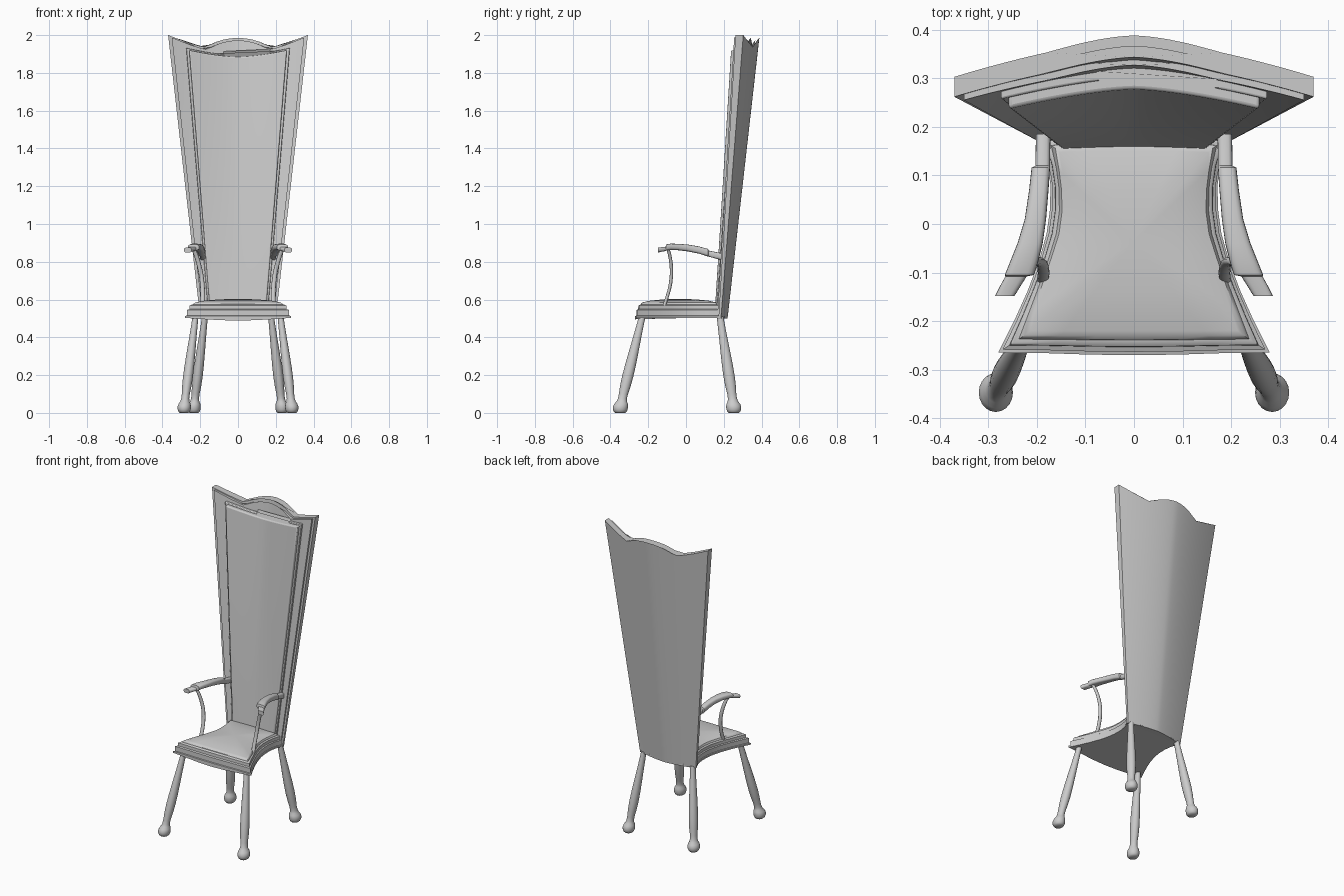
import bpy, bmesh, math

if "Cube" in bpy.data.objects:
    bpy.data.objects.remove(bpy.data.objects["Cube"])


def finish(name, bm, mirror=False, bevel=0, angle=35):
    bmesh.ops.recalc_face_normals(bm, faces=bm.faces)
    me = bpy.data.meshes.new(name)
    bm.to_mesh(me)
    bm.free()
    ob = bpy.data.objects.new(name, me)
    bpy.context.collection.objects.link(ob)
    if mirror:
        ob.modifiers.new("mirror", 'MIRROR').use_mirror_merge = False
    if bevel:
        b = ob.modifiers.new("bevel", 'BEVEL')
        b.width, b.segments, b.limit_method = bevel, 3, 'ANGLE'
        b.angle_limit = math.radians(50)
    bpy.ops.object.select_all(action='DESELECT')
    ob.select_set(True)
    bpy.context.view_layer.objects.active = ob
    bpy.ops.object.shade_smooth_by_angle(angle=math.radians(angle))
    return ob


def loft(name, rings, **kw):
    """Skin a list of closed rings and cap both ends."""
    bm = bmesh.new()
    vs = [[bm.verts.new(p) for p in r] for r in rings]
    n = len(vs[0])
    for a, b in zip(vs, vs[1:]):
        for i in range(n):
            j = (i + 1) % n
            bm.faces.new((a[i], a[j], b[j], b[i]))
    bm.faces.new(vs[0])
    bm.faces.new(vs[-1])
    return finish(name, bm, **kw)


def lerp(a, b, t):
    return a + (b - a) * t


def interp(pts, x):
    for (x0, y0), (x1, y1) in zip(pts, pts[1:]):
        if x <= x1:
            return lerp(y0, y1, (x - x0) / (x1 - x0))
    return pts[-1][1]


def slab(name, z0, top, w, front, back, bevel=0, nu=40, nv=8):
    """Curved flaring panel. w=(bottom, top) half width;
    front/back = (centre y bottom, edge y bottom, centre y top, edge y top)."""
    rings = []
    for k in range(nv + 1):
        ring = []
        for prof, order in ((front, range(nu + 1)), (back, range(nu, -1, -1))):
            for i in order:
                u = 2 * i / nu - 1
                z = lerp(z0, top(abs(u)), k / nv)
                t = (z - 0.5) / 1.5
                c, e = lerp(prof[0], prof[2], t), lerp(prof[1], prof[3], t)
                ring.append((u * lerp(w[0], w[1], t), lerp(c, e, abs(u) ** 1.5), z))
        rings.append(ring)
    return loft(name, rings, bevel=bevel)


# Tall flared back with a crest and pointed corners
crest = [(0, 1.985), (.1, 1.983), (.2, 1.977), (.3, 1.966), (.4, 1.95),
         (.5, 1.937), (.6, 1.947), (.75, 1.964), (1, 2.0)]
slab("back_panel", .5, lambda u: interp(crest, u), (.2, .37),
     (.195, .172, .345, .262), (.22, .185, .39, .303))
slab("back_trim", .5, lambda u: interp(crest, u) - .013, (.187, .352),
     (.18, .165, .33, .256), (.21, .18, .37, .29))

# Upholstered back cushion on a thin piping layer
slab("back_piping", .56, lambda u: 1.892 + .04 * u ** 1.6, (.155, .28),
     (.166, .158, .312, .262), (.2, .18, .36, .30), .004)
slab("back_cushion", .57, lambda u: 1.885 + .035 * u ** 1.6, (.145, .265),
     (.152, .150, .288, .242), (.19, .17, .35, .29), .013)

# Seat: stepped waisted mouldings rising to a domed cushion
outer = [(0, -.270), (.09, -.269), (.18, -.266), (.28, -.265), (.247, -.2), (.22, -.14),
         (.197, -.08), (.18, -.02), (.173, .03), (.172, .08), (.18, .13), (.2, .18),
         (.12, .206), (0, .22)]
inner = [(0, -.228), (.08, -.228), (.15, -.228), (.222, -.227), (.205, -.175), (.186, -.12),
         (.169, -.07), (.153, -.02), (.147, .025), (.148, .07), (.153, .11), (.16, .155),
         (.09, .158), (0, .158)]


def seat_ring(f, z, s=1.0, dip=0.0):
    half = []
    for k, (o, i) in enumerate(zip(outer, inner)):
        x, y = lerp(o[0], i[0], f), lerp(o[1], i[1], f)
        d = dip * max(0, math.cos(k / 3 * math.pi / 2)) if k < 3 else 0
        half.append((x * s, (y + .035) * s - .035, z - d))
    return half + [(-x, y, z) for x, y, z in half[-2:0:-1]]


loft("seat_frame", [seat_ring(0, .503, dip=.014), seat_ring(0, .513),
                    seat_ring(.16, .515), seat_ring(.16, .545),
                    seat_ring(.4, .549), seat_ring(.42, .568),
                    seat_ring(.55, .572), seat_ring(.75, .574)])
loft("seat_cushion", [seat_ring(.7, .565), seat_ring(.75, .577), seat_ring(.95, .585),
                      seat_ring(1, .587, .96), seat_ring(1, .594, .8),
                      seat_ring(1, .599, .55), seat_ring(1, .602, .3),
                      seat_ring(1, .603, .08)])


def tube_ring(x, y, z, rx, ry, n=20):
    return [(x + rx * math.cos(2 * math.pi * i / n),
             y + ry * math.sin(2 * math.pi * i / n), z) for i in range(n)]


# Splayed turned legs with pad feet
leg_profile = [(.51, .018), (.47, .019), (.4, .022), (.32, .026), (.25, .029), (.19, .030),
               (.14, .028), (.1, .024), (.075, .024), (.06, .028), (.048, .036),
               (.034, .040), (.018, .039), (.007, .034), (0, .026)]
for name, top, foot in (("front_legs", (.225, -.232), (.285, -.348)),
                        ("back_legs", (.175, .18), (.233, .253))):
    rings = []
    for z, r in leg_profile:
        t = min(1, (.51 - z) / .48)
        rings.append(tube_ring(lerp(top[0], foot[0], t), lerp(top[1], foot[1], t), z,
                               r * .88, r))
    loft(name, rings, mirror=True, angle=60)


# Armrests: rounded section swept forward and outward
def arm_ring(x, y, z, hw, hh, n=20):
    pts = []
    for i in range(n):
        c, s = math.cos(2 * math.pi * i / n), math.sin(2 * math.pi * i / n)
        pts.append((x + hw * math.copysign(abs(c) ** .6, c), y,
                    z + hh * math.copysign(abs(s) ** .7, s)))
    return pts


arm = [(.187, .185, .828, .015, .018), (.188, .12, .843, .015, .016),
       (.192, .116, .848, .019, .020), (.196, .07, .862, .020, .019),
       (.203, .01, .873, .022, .018), (.214, -.04, .878, .026, .017),
       (.227, -.08, .879, .029, .017), (.236, -.105, .876, .030, .016),
       (.243, -.108, .868, .022, .011), (.256, -.13, .865, .021, .012),
       (.266, -.148, .862, .020, .013)]
loft("armrests", [arm_ring(*a) for a in arm], mirror=True)

# Curved arm supports
post = [(.236, -.096, .87), (.222, -.086, .835), (.211, -.080, .80), (.202, -.077, .765),
        (.195, -.077, .73), (.190, -.081, .69), (.187, -.089, .65), (.186, -.101, .61),
        (.188, -.116, .565)]
loft("arm_supports", [tube_ring(*p, .012, .009, 12) for p in post], mirror=True, angle=60)
